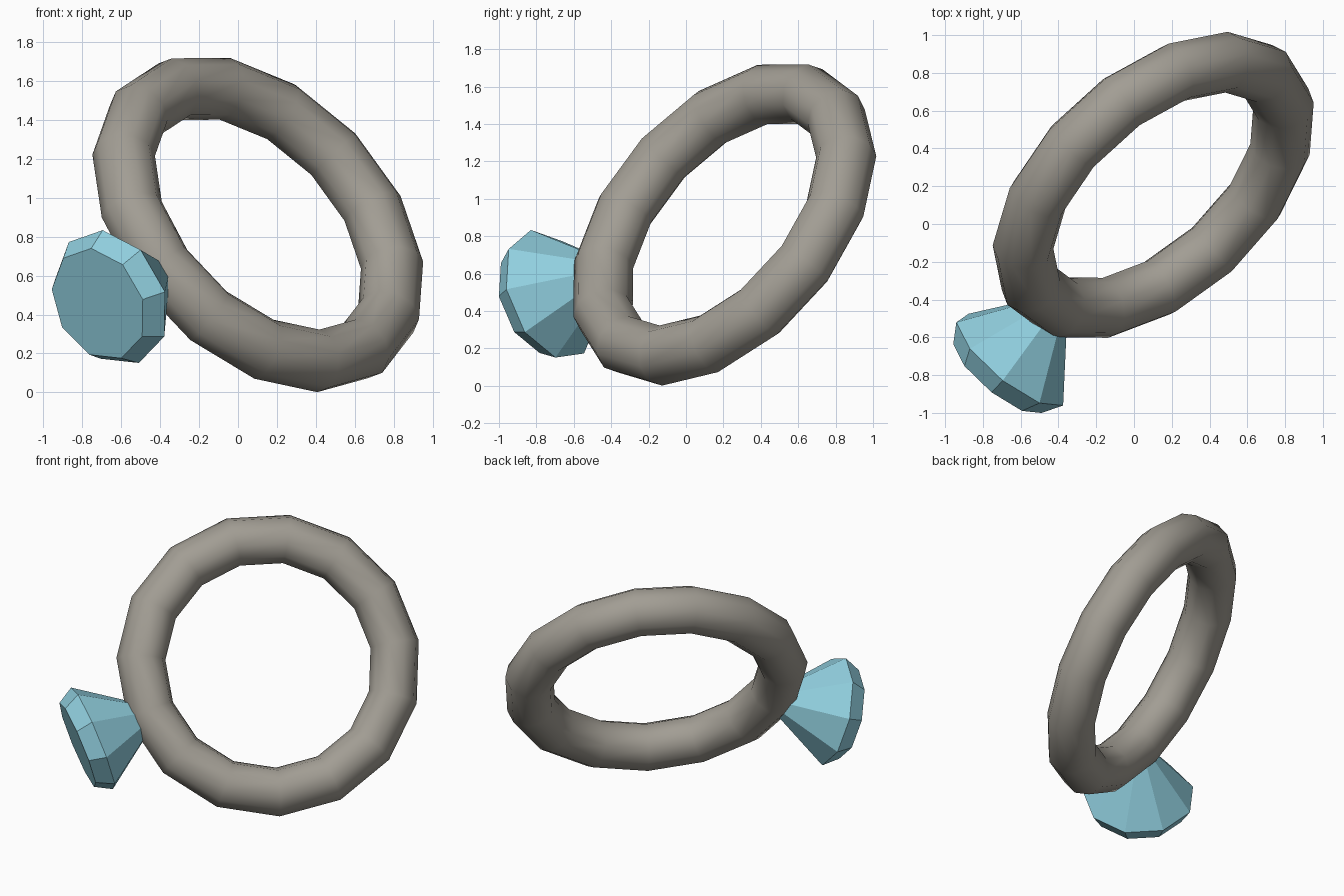
import bpy, bmesh
from math import cos, sin, radians
from mathutils import Vector, Matrix

if "Cube" in bpy.data.objects:
    bpy.data.objects.remove(bpy.data.objects["Cube"])

CENTRE = Vector((0.107, 0.196, 0.87))
gem_axis = Vector((-0.606, -0.735, -0.3065)).normalized()   # ring centre to gem


def frame(axis, normal):
    """Placement with x along axis and z as close to normal as possible."""
    z = (normal - normal.dot(axis) * axis).normalized()
    y = z.cross(axis)
    return Matrix.Translation(CENTRE) @ Matrix((axis, y, z)).transposed().to_4x4()


def paint(obj, name, colour):
    mat = bpy.data.materials.new(name)
    mat.diffuse_color = (*colour, 1)
    mat.use_nodes = True
    mat.node_tree.nodes["Principled BSDF"].inputs["Base Color"].default_value = mat.diffuse_color
    obj.data.materials.append(mat)


# Band: a coarse torus with smooth shading
bpy.ops.mesh.primitive_torus_add(major_segments=15, minor_segments=10,
                                 major_radius=0.84, minor_radius=0.161)
band = bpy.context.object
band.name = "ring_band"
band_normal = Vector((0.562, -0.622, 0.54)).normalized()
band_axis = (gem_axis - gem_axis.dot(band_normal) * band_normal).normalized()
band.matrix_world = (Matrix.Translation((-0.002, 0.004, -0.002))
                     @ frame(band_axis, band_normal)
                     @ Matrix.Rotation(radians(-1.2), 4, 'Z'))
bpy.ops.object.shade_smooth()
paint(band, "warm_grey", (0.36, 0.338, 0.295))

# Gem: nine-sided table, crown and pointed pavilion, standing out from the band
SIDES = 9
bm = bmesh.new()
rings = []
for radius, height in ((0.365, 1.25), (0.302, 1.36)):
    angles = [radians(181 + 360 * i / SIDES) for i in range(SIDES)]
    rings.append([bm.verts.new((height, radius * cos(a), radius * sin(a)))
                  for a in angles])
girdle, table = rings
tip = bm.verts.new((0.75, 0, 0))
bm.faces.new(table)
for i in range(SIDES):
    j = (i + 1) % SIDES
    bm.faces.new((girdle[i], girdle[j], table[j], table[i]))
    bm.faces.new((girdle[j], girdle[i], tip))
bmesh.ops.recalc_face_normals(bm, faces=bm.faces)
mesh = bpy.data.meshes.new("gem")
bm.to_mesh(mesh)
bm.free()
gem = bpy.data.objects.new("gem", mesh)
bpy.context.collection.objects.link(gem)
gem.matrix_world = frame(gem_axis, Vector((0.545, -0.643, 0.535)))
paint(gem, "pale_blue", (0.28, 0.62, 0.73))
